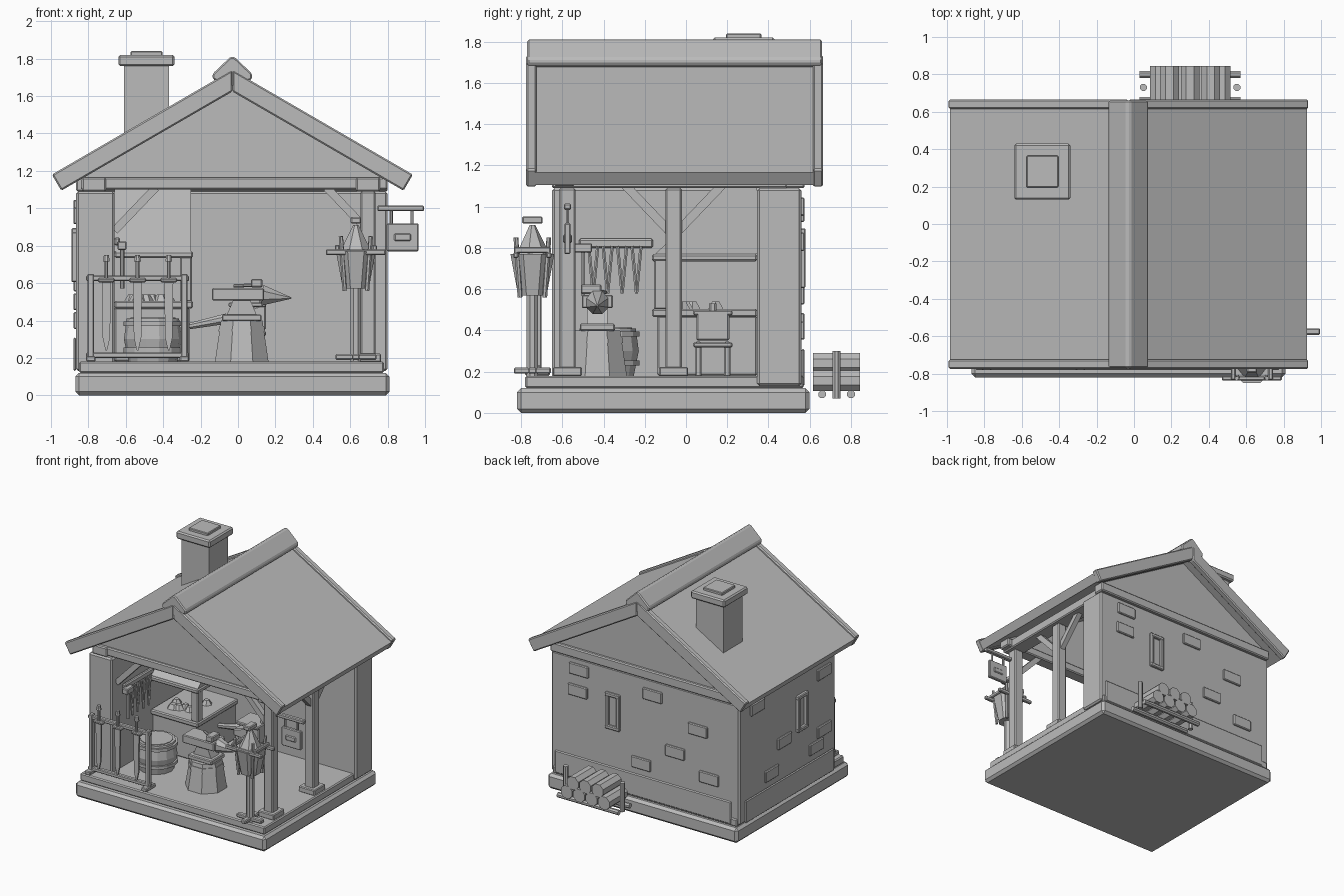
import bpy, bmesh, math, random
from mathutils import Vector, Matrix

random.seed(4)
old = bpy.data.objects.get("Cube")
if old:
    bpy.data.objects.remove(old)

mat = bpy.data.materials.new("plain grey")
mat.use_nodes = True
mat.diffuse_color = (.5, .5, .5, 1)
mat.node_tree.nodes["Principled BSDF"].inputs["Base Color"].default_value = mat.diffuse_color

# Shared layout of the building
GROUND, FLOOR, EAVE, BEAM_TOP = .13, .18, 1.09, 1.165
RIGHT, LEFT, FRONT, BACK = -.865, .8, -.65, .56
RIGHT_INNER, BACK_INNER = -.66, .345
POST_X, POST_Y, MID_POST_Y = .695, -.575, -.06
RIDGE_X, SLOPE = -.03, .58
THIN = .03
SIDES = (-1, 1)


def finish(name, bm, bevel):
    bmesh.ops.recalc_face_normals(bm, faces=bm.faces)
    mesh = bpy.data.meshes.new(name)
    bm.to_mesh(mesh)
    bm.free()
    mesh.materials.append(mat)
    part = bpy.data.objects.new(name, mesh)
    bpy.context.collection.objects.link(part)
    if bevel:
        modifier = part.modifiers.new("bevel", "BEVEL")
        modifier.width, modifier.segments = bevel, 1


def box(name, x, y, z, bevel=.008):
    """Box from (low, high) ranges."""
    bm = bmesh.new()
    bmesh.ops.create_cube(bm, size=1)
    for vert in bm.verts:
        vert.co = [low if c < 0 else high for (low, high), c in zip((x, y, z), vert.co)]
    finish(name, bm, bevel)


def block(name, centre, size, bevel=.006):
    """Box from centre and size."""
    box(name, *[(c - s / 2, c + s / 2) for c, s in zip(centre, size)], bevel)


def rod(name, start, end, radius, tip=None, sides=8):
    """Straight prism or cone between two points."""
    start, end = Vector(start), Vector(end)
    bm = bmesh.new()
    turn = (end - start).to_track_quat("Z", "Y").to_matrix().to_4x4()
    spin = Matrix.Rotation(math.pi / sides, 4, "Z")
    bmesh.ops.create_cone(bm, cap_ends=True, segments=sides, radius1=radius,
                          radius2=radius if tip is None else tip, depth=(end - start).length,
                          matrix=Matrix.Translation((start + end) / 2) @ turn @ spin)
    finish(name, bm, 0)


def upright(name, x, y, low, high, radius, tip=None, sides=8):
    rod(name, (x, y, low), (x, y, high), radius, tip, sides)


def prism(name, points, low, high, axis="y", bevel=0):
    """Profile in (x, z) pushed along y, or in (y, z) pushed along x."""
    bm = bmesh.new()
    along_y = axis == "y"
    face = bm.faces.new([bm.verts.new((a, low, z) if along_y else (low, a, z)) for a, z in points])
    pushed = bmesh.ops.extrude_face_region(bm, geom=[face])["geom"]
    push = Vector((0, high - low, 0) if along_y else (high - low, 0, 0))
    bmesh.ops.translate(bm, vec=push, verts=[v for v in pushed if isinstance(v, bmesh.types.BMVert)])
    finish(name, bm, bevel)


def mirrored(half, middle):
    """Closed profile from its right half, listed as (offset, height)."""
    return [(middle + a, z) for a, z in half] + [(middle - a, z) for a, z in reversed(half)]


# Foundation and floor
box("foundation", (-.87, .81), (-.82, .6), (0, .12), .02)
box("floor", (-.85, .78), (-.78, .57), (.12, FLOOR))

# Solid walls and plinths
box("right_wall", (RIGHT, RIGHT_INNER), (FRONT, BACK), (GROUND, EAVE), .012)
box("back_wall", (RIGHT, LEFT), (BACK_INNER, BACK), (GROUND, EAVE), .012)
box("right_plinth", (RIGHT - .015, RIGHT), (FRONT + THIN, .5), (GROUND, .31))
box("back_plinth", (-.8, .76), (BACK, BACK + .015), (GROUND, .31))

# Raised stones, given as (position along the wall, height)
for x, z in ((.56, .83), (.55, 1), (-.1, .97), (-.5, .8), (-.3, .57), (0, .4), (-.6, .44)):
    block("back_wall_stone", (x, BACK, z), (.17, THIN, .09))
for y, z in ((.34, 1), (-.5, .96), (-.5, .5), (-.4, .4), (0, .6), (.16, .4)):
    block("right_wall_stone", (RIGHT, y, z), (THIN, .17, .09))

# Narrow slit windows
for side in SIDES:
    jamb, lintel = side * .05, .75 + side * .13
    block("back_slit_jamb", (.25 + jamb, BACK, .75), (THIN, .04, .25))
    block("right_slit_jamb", (RIGHT, jamb - .22, .75), (.05, THIN, .25))
    block("back_slit_lintel", (.25, BACK, lintel), (.13, .04, THIN))
    block("right_slit_lintel", (RIGHT, -.22, lintel), (.05, .13, THIN))

# Posts and beams
for y in (POST_Y, MID_POST_Y):
    box("post", (POST_X - .04, POST_X + .04), (y - .04, y + .04), (FLOOR, EAVE))
    block("post_foot", (POST_X, y, .2), (.14, .14, .045))
box("front_beam", (-.84, LEFT), (-.64, -.54), (1.1, BEAM_TOP))
box("back_beam", (RIGHT, LEFT), (.48, BACK + .015), (EAVE, BEAM_TOP))
for x in (-.77, POST_X):
    box("side_beam", (x - .065, x + .065), (FRONT, BACK), (EAVE, BEAM_TOP))


# Braces rising from the posts to the beams
def brace(x, y, run_x, run_y):
    rod("brace", (x, y, .88), (x + run_x, y + run_y, 1.11), THIN, sides=4)


brace(POST_X, POST_Y, -.22, 0)
brace(RIGHT_INNER, POST_Y, .22, 0)
for side in SIDES:
    brace(POST_X, MID_POST_Y + side * .02, 0, side * .22)


# Roof: two slopes, rake boards, gables and ridge
def slope_profile(side, top, thick, reach):
    drop = SLOPE * reach
    return [(RIDGE_X, top), (RIDGE_X + side * reach, top - drop),
            (RIDGE_X + side * (reach - thick / 2), top - drop - thick * .86),
            (RIDGE_X, top - thick * 1.16)]


for side in SIDES:
    prism("roof_slope", slope_profile(side, 1.72, .07, .955), -.74, .63)
    for y in (-.775, .615):
        prism("rake_board", slope_profile(side, 1.74, .1, .965), y, y + .05, bevel=.008)
for y in (-.62, .49):
    prism("gable", [(-.84, BEAM_TOP), (LEFT, BEAM_TOP), (RIDGE_X, 1.64)], y, y + .06)
prism("ridge_cap", mirrored([(.01, 1.65), (.105, 1.69), (.105, 1.72), (.01, 1.81)], RIDGE_X),
      -.77, .66, bevel=.008)

# Chimney
for name, height, width, tall in (("chimney", 1.55, .24, .46), ("chimney_cap", 1.79, .3, .06),
                                  ("chimney_pot", 1.825, .17, THIN)):
    block(name, (-.49, .28, height), (width, width, tall), tall / 6 if tall < .1 else 0)

# Forge with hood
forge_x, forge_y = (RIGHT_INNER, -.24), (-.165, BACK_INNER)
box("forge_body", (RIGHT_INNER, -.26), (-.14, BACK_INNER), (FLOOR, .47))
box("forge_top", forge_x, forge_y, (.465, .505))
box("forge_post", (-.31, -.245), (-.155, -.09), (.5, .75))
box("hood_rim", forge_x, forge_y, (.735, .77))
prism("forge_hood", [(-.15, .77), (BACK_INNER, .77), (BACK_INNER, 1.1), (.2, 1.1)],
      RIGHT_INNER, -.25, "x")
for lump in range(7):
    upright("coal", random.uniform(-.58, -.36), random.uniform(-.08, .2), .5, .54, .045, .02, 6)

# Bellows on a stand
bellows_x, bellows_y = .05, .13
for side in SIDES:
    for end in SIDES:
        block("bellows_leg", (bellows_x + side * .07, bellows_y + end * .07, .26), (THIN, THIN, .17))
for name, z in (("bellows_stand", .33), ("bellows_lid", .485)):
    block(name, (bellows_x, bellows_y, z), (.2, .19, .025))
prism("bellows", [(-.08, .37), (.15, .35), (.15, .49), (-.08, .42)],
      bellows_y - .08, bellows_y + .08, bevel=.008)
upright("bellows_handle", .13, bellows_y, .49, .53, .02)
rod("bellows_nozzle", (-.06, bellows_y, .41), (-.26, bellows_y, .37), THIN, .018)

# Stump and anvil, with a hammer left on top
anvil_x, anvil_y = .02, -.43
upright("stump", anvil_x, anvil_y, FLOOR, .4, .155, .12)
upright("stump_band", anvil_x, anvil_y, .34, .37, .135, .13)
block("anvil_base", (anvil_x, anvil_y, .415), (.21, .17, .035))
prism("anvil_waist", mirrored([(.08, .43), (.045, .51)], anvil_x), anvil_y - .05, anvil_y + .05)
block("anvil_top", (0, anvil_y, .54), (.28, .15, .065))
rod("anvil_horn", (.13, anvil_y, .535), (.285, anvil_y, .52), .06, .004)
rod("hammer_handle", (-.02, anvil_y + .04, .585), (.1, anvil_y - THIN, .59), .01)
block("hammer_head", (.1, anvil_y - THIN, .6), (.06, .1, .045))

# Water barrel
barrel = (-.455, -.38)
upright("barrel_lower", *barrel, FLOOR, .3, .13, .155, 14)
upright("barrel_upper", *barrel, .3, .41, .155, .14, 14)
upright("barrel_water", *barrel, .41, .415, .12, sides=14)
for z in (.23, .37):
    upright("barrel_hoop", *barrel, z, z + .025, .158, sides=14)

# Sword rack at the front
rack_x, rack_y = -.537, -.72
for side in SIDES:
    x = rack_x + side * .25
    block("rack_post", (x, rack_y, .415), (.035, .04, .47))
    block("rack_foot", (x, rack_y, .195), (.05, .12, THIN))
for z in (.215, .625):
    block("rack_rail", (rack_x, rack_y, z), (.55, .035, THIN))
sword_y = rack_y - THIN
for slot in (-1, 0, 1):
    x = rack_x + slot * .167
    prism("sword_blade", mirrored([(.004, .24), (.02, .31), (.024, .61)], x),
          sword_y - .007, sword_y + .007)
    block("sword_guard", (x, sword_y, .615), (.09, THIN, .022))
    upright("sword_grip", x, sword_y, .62, .72, .011)
    upright("sword_pommel", x, sword_y, .715, .75, .02, .014)

# Tool rail on the right wall, with tongs and a hammer
tool_x = RIGHT_INNER + .04
box("tool_rail", (RIGHT_INNER, tool_x - .01), (-.52, -.16), (.8, .845))
for slot in range(4):
    y = slot * .07 - .45
    for side in SIDES:
        rod("tong_arm", (tool_x, y + side * .022, .81), (tool_x, y, .58), .009, sides=6)
upright("hung_hammer_handle", tool_x, -.5, .57, .8, .012, sides=6)
block("hung_hammer_head", (tool_x, -.5, .8), (.05, .09, .045))

# Fire basket on a pole
basket_x, basket_y = basket = (.63, -.745)
upright("basket_pole", *basket, FLOOR, .58, THIN)
block("basket_foot_long", (*basket, .205), (.22, .04, THIN))
block("basket_foot_cross", (*basket, .205), (.04, .18, THIN))
upright("fire_basket", *basket, .57, .77, .075, .115)
for side in SIDES:
    block("basket_rim_bar", (basket_x, basket_y + side * .08, .765), (.32, .025, THIN))
    block("basket_rim_end", (basket_x + side * .1, basket_y, .79), (.025, .18, THIN))
    for end in SIDES:
        rod("basket_strut", (basket_x + side * .06, basket_y + end * .06, .56),
            (basket_x + side * .08, basket_y + end * .08, .85), .012, sides=6)
upright("flame", *basket, .77, .91, .085, .015, 7)
block("ember", (*basket, .935), (.055, .1, .035))

# Hanging sign on the corner post
block("sign_arm", (.87, POST_Y, 1), (.25, .035, THIN))
for x in (.82, .93):
    upright("sign_hanger", x, POST_Y, .9, 1, .009, sides=6)
block("sign_board", (.88, POST_Y, .845), (.17, THIN, .15))
block("sign_emblem", (.88, POST_Y, .845), (.09, .045, .04))

# Firewood rack behind the back wall
wood_x, wood_y = .3, .73
for side in SIDES:
    rail_y = wood_y + side * .07
    rod("log_rack_rail", (wood_x - .27, rail_y, .09), (wood_x + .27, rail_y, .09), .02)
    upright("log_rack_upright", wood_x + side * .25, wood_y, .07, .3, .02)
for count, z in ((4, .155), (3, .24)):
    for place in range(count):
        x = wood_x + (place - (count - 1) / 2) * .11
        rod("log", (x, wood_y - .115, z), (x, wood_y + .115, z), .054)
